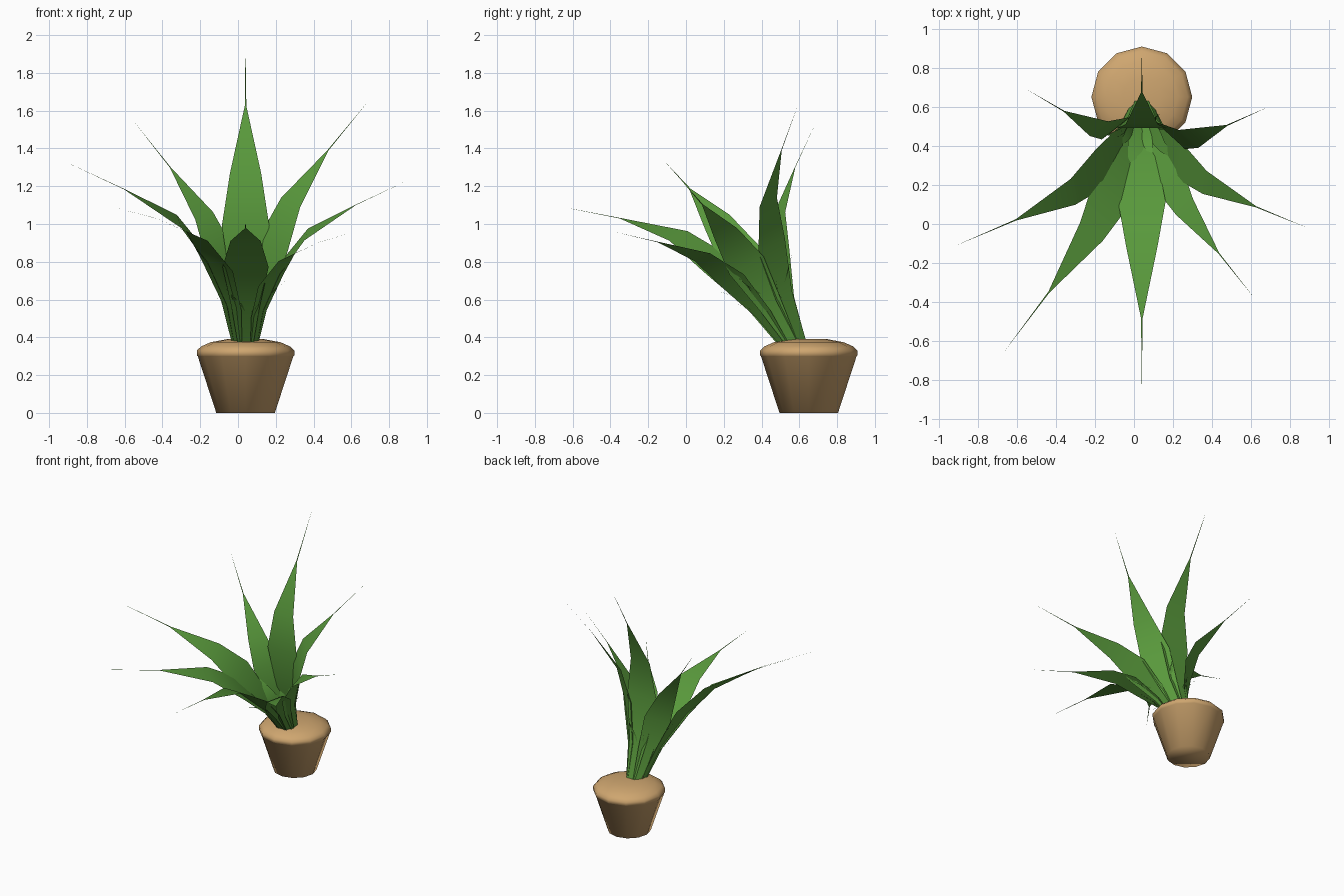
import bpy, bmesh, math
from mathutils import Vector

if "Cube" in bpy.data.objects:
    bpy.data.objects.remove(bpy.data.objects["Cube"])


def material(name, rgb):
    m = bpy.data.materials.new(name)
    m.diffuse_color = (*rgb, 1)
    m.use_nodes = True
    m.node_tree.nodes["Principled BSDF"].inputs["Base Color"].default_value = m.diffuse_color
    return m


CLAY = material("clay tan", (0.62, 0.38, 0.16))
GREEN = material("leaf green", (0.10, 0.32, 0.045))


def finish(name, bm, mat):
    me = bpy.data.meshes.new(name)
    bm.to_mesh(me)
    bm.free()
    me.materials.append(mat)
    me.shade_smooth()
    ob = bpy.data.objects.new(name, me)
    bpy.context.collection.objects.link(ob)
    return ob


def lathe(name, profile, center, sides=12):
    bm = bmesh.new()
    rings = []
    for r, z in profile:
        rings.append([bm.verts.new((center[0] + r * math.cos(2 * math.pi * i / sides),
                                    center[1] + r * math.sin(2 * math.pi * i / sides), z))
                      for i in range(sides)])
    for a, b in zip(rings, rings[1:]):
        for i in range(sides):
            j = (i + 1) % sides
            bm.faces.new((a[i], a[j], b[j], b[i]))
    bm.faces.new(rings[0][::-1])
    bm.faces.new(rings[-1])
    return finish(name, bm, CLAY)


# Pot: tapered body, short upright rim and domed top
lathe("pot", [(0.155, 0), (0.253, 0.300), (0.258, 0.304), (0.258, 0.330),
              (0.235, 0.352), (0.185, 0.374), (0.10, 0.390)], (0.04, 0.65))

# Plant frame: tilted forward out of the pot
TILT = math.radians(28)
ORIGIN = Vector((0.04, 0.57, 0.37))
AXIS = Vector((0, -math.sin(TILT), math.cos(TILT)))
FRONT = Vector((0, -math.cos(TILT), -math.sin(TILT)))
SIDE = Vector((1, 0, 0))

# Leaf template: outward share, axial share, half width (1 = end of the blade)
LEAF = [(0.0, 0.0, 0.034), (0.08, 0.28, 0.075), (0.26, 0.56, 0.122),
        (0.50, 0.78, 0.08), (1.0, 1.0, 0.004), (1.53, 1.19, 0.0)]


def leaf(name, azimuth, reach, height, base=0.06):
    a = math.radians(azimuth)
    out = FRONT * math.cos(a) + SIDE * math.sin(a)
    across = AXIS.cross(out)
    bm = bmesh.new()
    prev = None
    for r, h, w in LEAF:
        p = ORIGIN + out * (base + r * (reach - base)) + AXIS * (h * (height + 0.02) - 0.02)
        d = across * w * height / 1.03
        cur = [bm.verts.new(p - d), bm.verts.new(p + d)] if w else [bm.verts.new(p)]
        if prev:
            # upper side faces the middle of the plant
            bm.faces.new([prev[1], prev[0]] + cur)
        prev = cur
    return finish(name, bm, GREEN)


# Outer ring of eight long leaves: direction from the front, reach, height
LONG = [(0, 0.645, 1.03), (45.7, 0.55, 0.81), (82, 0.59, 0.872), (134, 0.605, 0.93),
        (180, 0.68, 1.06), (-138, 0.595, 0.817), (-81, 0.653, 0.978), (-43.5, 0.69, 1.014)]
for i, (az, reach, height) in enumerate(LONG):
    leaf(f"long_leaf_{i + 1}", az, reach, height)

# Inner ring of short young leaves
for i in range(8):
    s = (0.28, 0.38)[i % 2]
    leaf(f"young_leaf_{i + 1}", 22.5 + i * 45, 0.5 * s, s, 0.04)
